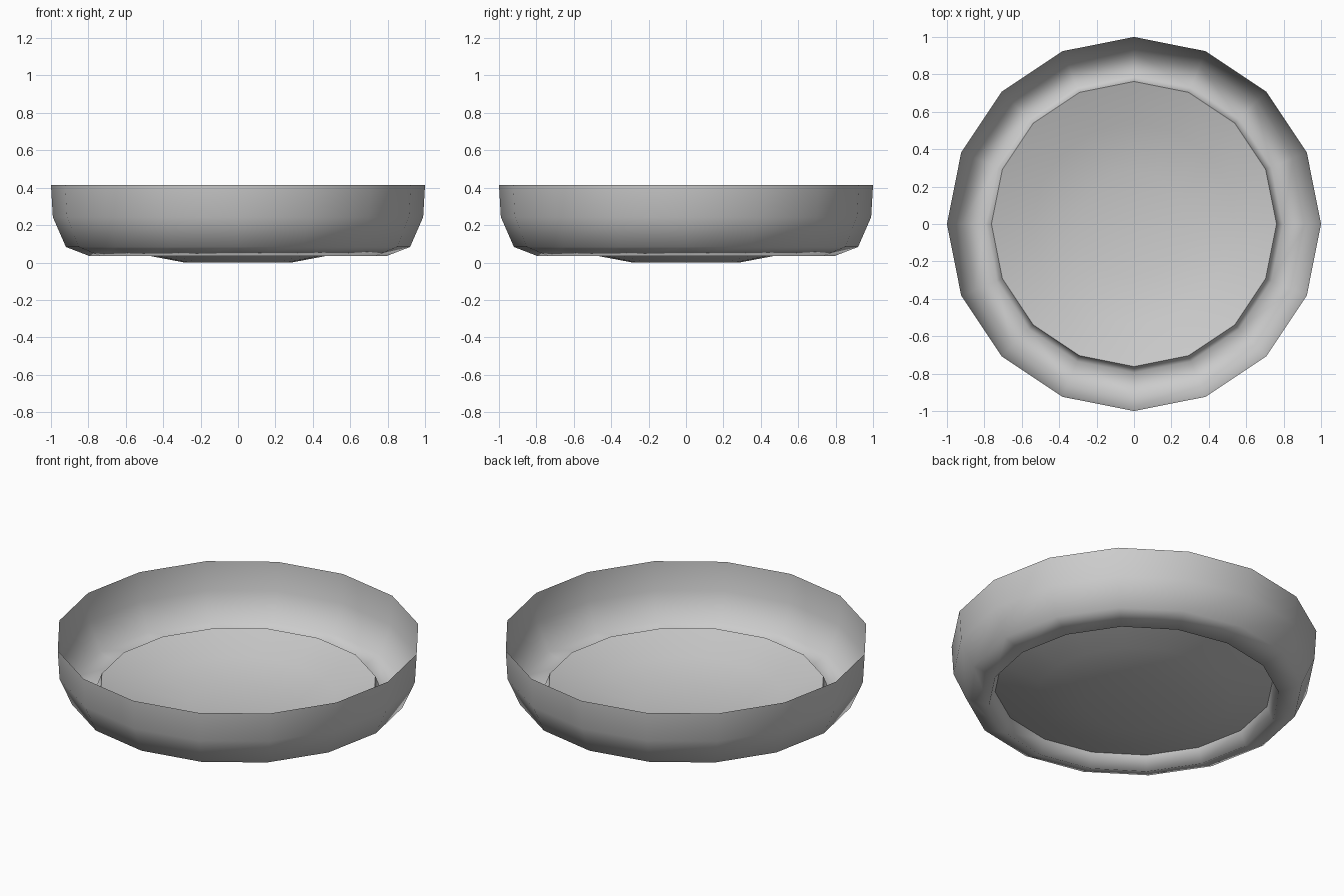
import bpy, bmesh, math

if "Cube" in bpy.data.objects:
    bpy.data.objects.remove(bpy.data.objects["Cube"])

SIDES = 16


def lathe(name, profile, cap=False):
    """Spin an (r, z) profile into an open 16-sided surface."""
    bm = bmesh.new()
    rings = []
    for r, z in profile:
        rings.append([bm.verts.new((r * math.cos(2 * math.pi * i / SIDES),
                                    r * math.sin(2 * math.pi * i / SIDES), z))
                      for i in range(SIDES)])
    for a, b in zip(rings, rings[1:]):
        for i in range(SIDES):
            j = (i + 1) % SIDES
            bm.faces.new((a[i], a[j], b[j], b[i]))
    if cap:
        bm.faces.new(rings[0])
    bmesh.ops.recalc_face_normals(bm, faces=bm.faces)
    for f in bm.faces:
        f.smooth = True
    mesh = bpy.data.meshes.new(name)
    bm.to_mesh(mesh)
    bm.free()
    obj = bpy.data.objects.new(name, mesh)
    bpy.context.collection.objects.link(obj)
    return obj


# Thin outer wall: inner groove side, low lip, then flaring up to the open rim
lathe("bowl_wall", [(0.762, 0.12), (0.795, 0.035), (0.92, 0.083),
                    (0.99, 0.243), (1.0, 0.415)])

# Shallow dished floor sagging to the ground
lathe("bowl_floor", [(0.285, 0.0), (0.54, 0.048), (0.762, 0.12)], cap=True)
